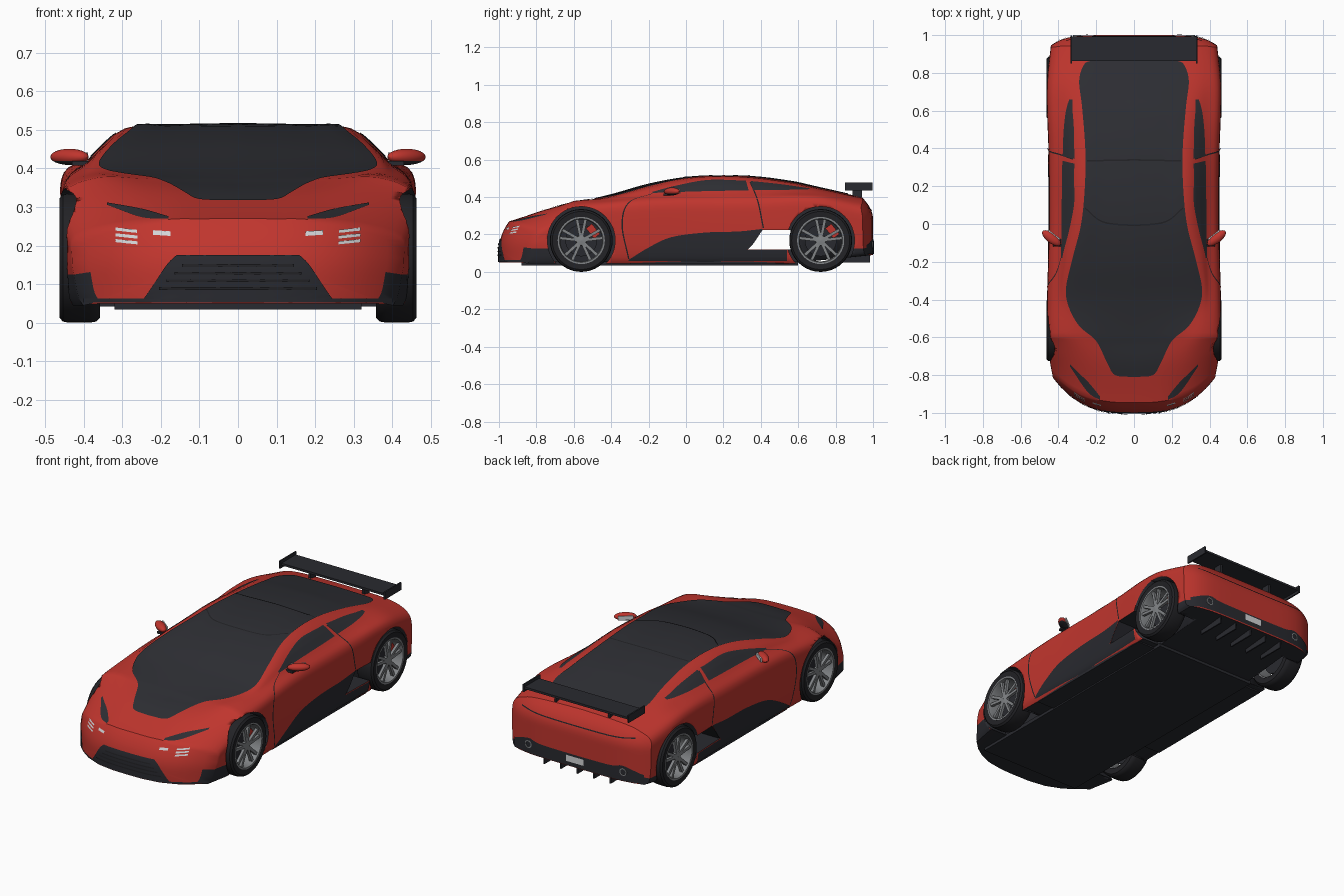
import bpy, bmesh, math
from mathutils import Vector, Matrix
from mathutils.bvhtree import BVHTree

cube = bpy.data.objects.get("Cube")
if cube:
    bpy.data.objects.remove(cube, do_unlink=True)


def material(name, *rgb):
    m = bpy.data.materials.new(name)
    m.use_nodes = True
    m.diffuse_color = (*rgb, 1)
    m.node_tree.nodes["Principled BSDF"].inputs["Base Color"].default_value = (*rgb, 1)
    return m


RED = material("red paint", .53, .036, .027)
BLACK = material("black trim", .022, .023, .029)
GLASS = material("dark glass", .027, .028, .034)
RUBBER = material("tyre rubber", .016, .016, .019)
ALLOY = material("grey alloy", .22, .23, .24)
LIGHT = material("pale lamp", .65, .66, .68)


def make(name, bm, *mats, mirror=False):
    """Turn a bmesh into a smooth object, with a mirrored twin if asked."""
    for side in (("left_", "right_") if mirror else ("",)):
        if side == "right_":
            bm.transform(Matrix.Scale(-1, 4, (1, 0, 0)))
            bmesh.ops.reverse_faces(bm, faces=bm.faces)
        mesh = bpy.data.meshes.new(side + name)
        bm.to_mesh(mesh)
        ob = bpy.data.objects.new(side + name, mesh)
        bpy.context.scene.collection.objects.link(ob)
        for m in mats:
            mesh.materials.append(m)
        bpy.ops.object.select_all(action='DESELECT')
        ob.select_set(True)
        bpy.context.view_layer.objects.active = ob
        bpy.ops.object.shade_smooth_by_angle(angle=math.radians(35))
    return ob


def smooth(points, n):
    """Smooth curve through the points, n steps per span."""
    p = [Vector(a) for a in points]
    p = [2 * p[0] - p[1]] + p + [2 * p[-1] - p[-2]]
    out = []
    for a, b, c, d in zip(p, p[1:], p[2:], p[3:]):
        for k in range(n):
            u = k / n
            out.append(.5 * (2 * b + (c - a) * u + (2 * a - 5 * b + 4 * c - d) * u * u
                             + (3 * b - a - 3 * c + d) * u ** 3))
    return out + [p[-2]]


def box(bm, lo, hi, turn=Matrix()):
    lo, hi = Vector(lo), Vector(hi)
    size = Matrix.Diagonal((*(hi - lo), 1))
    bmesh.ops.create_cube(bm, size=1, matrix=turn @ Matrix.Translation((lo + hi) / 2) @ size)


def lathe(bm, profile, turn=Matrix(), n=40):
    """Closed (radius, x) profile turned around the x axis."""
    rings = [[bm.verts.new(turn @ Vector((x, r * math.cos(a), r * math.sin(a)))) for r, x in profile]
             for a in (math.tau * i / n for i in range(n))]
    faces = []
    for a, b in zip(rings, rings[1:] + rings[:1]):
        for j in range(len(profile)):
            faces.append(bm.faces.new((a[j - 1], a[j], b[j], b[j - 1])))
    bmesh.ops.recalc_face_normals(bm, faces=faces)


# Body: evenly spaced sections, nose to tail
# centre height, roof edge x z, belt x z, half width, shoulder height
STATIONS = [
    (.27, .18, .268, .32, .25, .43, .22),
    (.335, .2, .337, .33, .333, .455, .3),
    (.367, .25, .374, .36, .377, .46, .34),
    (.412, .345, .402, .395, .388, .46, .355),
    (.468, .335, .453, .393, .41, .455, .37),
    (.504, .3, .492, .388, .42, .45, .375),
    (.514, .293, .504, .388, .424, .45, .375),
    (.505, .288, .492, .388, .425, .453, .38),
    (.477, .295, .464, .388, .424, .46, .39),
    (.443, .3, .435, .388, .414, .46, .38),
    (.4, .28, .392, .36, .378, .44, .34)]
FRONT_AXLE, REAR_AXLE, RADIUS = -.56, .72, .168


def section(t, values):
    zt, xr, zr, xb, zb, w, zs = values
    low = .05 + .04 * max(0, (t - .6) / .4)
    half = smooth([(0, zt), (xr * .55, zt - .3 * (zt - zr)), (xr, zr), (xb, zb), (w * .98, zs),
                   (w, zs * .75), (w - .005, .125), (w - .025, low), (w - .08, low), (0, low)], 4)
    return half + [Vector((-p.x, p.y)) for p in half[-2:0:-1]]


def nose(x, z):
    return .2 * abs(x / .44) ** 3 + .07 * max(0, (z - .12) / .17) ** 2


def tail(x, z):
    return .055 * abs(x / .44) ** 6 + .06 * max(0, (z - .28) / .12) ** 2


rows = smooth(STATIONS, 8)
loft = [(-1 + 2 * i / (len(rows) - 1), v, 1) for i, v in enumerate(rows)]
caps = [k / 10 for k in range(1, 10)]
loft = [(-1, rows[0], s) for s in caps] + loft + [(1, rows[-1], s) for s in reversed(caps)]
bm = bmesh.new()
rings = []
for t, values, s in loft:
    ring = []
    for p in section(t, values):
        x, z = p.x * s, .19 + (p.y - .19) * s
        y = t + nose(x, z) * max(0, (-.6 - t) / .4) - tail(x, z) * max(0, (t - .6) / .4)
        ring.append(bm.verts.new((x, y, z)))
    rings.append(ring)
for a, b in zip(rings, rings[1:]):
    for j in range(len(a)):
        bm.faces.new((a[j - 1], a[j], b[j], b[j - 1]))
bm.faces.new(rings[0])
bm.faces.new(rings[-1])
bmesh.ops.recalc_face_normals(bm, faces=bm.faces)
for f in bm.faces:
    c = f.calc_center_median()
    corner = abs(c.x) > .36 and c.z < .125 and (c.y < -.7 or c.y > .86)
    f.material_index = int(f.normal.z < -.6 or corner)
skin = BVHTree.FromBMesh(bm)
body = make("body_shell", bm, RED, BLACK)

# Wheel wells and the side air passage are cut out of the shell
cutters = []
for side in (-1, 1):
    for y in (FRONT_AXLE, REAR_AXLE):
        bm = bmesh.new()
        bmesh.ops.create_cone(bm, cap_ends=True, segments=48, radius1=.181, radius2=.181, depth=.3,
                              matrix=Matrix.Translation((side * .46, y, RADIUS))
                              @ Matrix.Rotation(math.pi / 2, 4, 'Y'))
        cutters.append(make("well_cutter", bm, BLACK))
bm = bmesh.new()
ends = [[bm.verts.new((x, y, z)) for y, z in ((.41, .225), (.56, .225), (.56, .12), (.33, .12))]
        for x in (-.6, .6)]
for e in ends:
    bm.faces.new(e)
for j in range(4):
    bm.faces.new((ends[0][j - 1], ends[0][j], ends[1][j], ends[1][j - 1]))
bmesh.ops.recalc_face_normals(bm, faces=bm.faces)
cutters.append(make("passage_cutter", bm, BLACK))
for c in cutters:
    c.hide_render = True
    mod = body.modifiers.new("cut", 'BOOLEAN')
    mod.operation, mod.solver, mod.object = 'DIFFERENCE', 'EXACT', c
    mod.material_mode = 'TRANSFER'
    bpy.context.view_layer.objects.active = body
    bpy.ops.object.modifier_apply(modifier=mod.name)
    bpy.data.objects.remove(c, do_unlink=True)

# Thin panels draped on the shell between two edge curves
AIM = {"top": (lambda a, b: (a, b, 3), (0, 0, -1)), "front": (lambda a, b: (a, -3, b), (0, 1, 0)),
       "rear": (lambda a, b: (a, 3, b), (0, -1, 0)), "side": (lambda a, b: (3, a, b), (-1, 0, 0))}


def panel(name, view, mat, edge, other=None, mirror=False, lift=.004, across=16, steps=6):
    place, ray = AIM[view]
    ray = Vector(ray)
    other = other or [(-a, b) for a, b in edge]
    bm = bmesh.new()
    grid = []
    for p, q in zip(smooth(edge, steps), smooth(other, steps)):
        line = []
        for k in range(across + 1):
            start = Vector(place(*p.lerp(q, k / across)))
            hit = skin.ray_cast(start, ray)[0] or skin.find_nearest(start)[0]
            line.append(bm.verts.new(hit - ray * lift))
        grid.append(line)
    for a, b in zip(grid, grid[1:]):
        for k in range(across):
            f = bm.faces.new((a[k], a[k + 1], b[k + 1], b[k]))
            f.normal_update()
            if f.normal.dot(ray) > 0:
                f.normal_flip()
    make(name, bm, mat, mirror=mirror)


def strip(name, view, mat, path, width, **kw):
    a, b = width
    panel(name, view, mat, path, [(x + a, y + b) for x, y in path], across=2, **kw)


panel("windscreen_roof_and_rear_glass", "top", GLASS,
      [(.01, -.81), (.1, -.8), (.14, -.74), (.2, -.62), (.29, -.54), (.345, -.44), (.36, -.34), (.325, -.18),
       (.28, 0), (.26, .2), (.258, .4), (.275, .62), (.29, .76), (.26, .85), (.2, .865)], across=24)
strip("roof_seam", "top", RUBBER, [(-.25, .33), (0, .335), (.25, .33)], (0, .008), lift=.007)
strip("windscreen_top_seam", "top", RUBBER, [(-.26, .08), (-.14, .0), (.14, .0), (.26, .08)], (0, .008), lift=.007)
panel("front_side_window", "side", GLASS, [(-.18, .428), (-.05, .462), (.12, .492), (.32, .488)],
      [(-.18, .422), (-.05, .427), (.12, .432), (.335, .436)], mirror=True)
panel("rear_side_window", "side", GLASS, [(.345, .486), (.5, .47), (.66, .447)],
      [(.36, .437), (.5, .438), (.66, .442)], mirror=True)
panel("side_skirt", "side", BLACK, [(-.31, .062), (-.2, .13), (-.08, .185), (.1, .21), (.28, .216), (.41, .23)],
      [(-.3, .058), (-.2, .058), (-.08, .058), (.2, .058), (.33, .12), (.41, .225)], mirror=True)
panel("lower_sill", "side", BLACK, [(.2, .118), (.54, .118)], [(.2, .058), (.54, .058)], mirror=True)
strip("door_front_gap", "side", RUBBER, [(-.18, .42), (-.31, .37), (-.345, .25), (-.31, .07)], (.007, 0),
      mirror=True, lift=.002)
strip("door_rear_gap", "side", RUBBER, [(.34, .48), (.38, .38), (.41, .235)], (.007, 0), mirror=True, lift=.002)

# Nose: grille, slats, headlamps
panel("grille", "front", BLACK, [(.16, .175), (.185, .15), (.225, .09), (.25, .055)])
for z in (.085, .105, .125, .145):
    strip("grille_slat", "front", RUBBER, [(z - .29, z), (.29 - z, z)], (0, .007), lift=.008)
strip("chin_edge", "front", BLACK, [(-.4, .053), (0, .053), (.4, .053)], (0, .01))
panel("headlamp_slit", "front", GLASS, [(.18, .276), (.25, .296), (.34, .312)],
      [(.18, .27), (.25, .274), (.34, .306)], mirror=True)
for z in (.207, .222, .237):
    strip("lamp_bar", "front", LIGHT, [(.25 + z * .05, z - .004), (.318, z + .002)], (0, .008), mirror=True)
strip("inner_lamp", "front", LIGHT, [(.175, .225), (.22, .228)], (0, .012), mirror=True)

# Tail: lower band, number plate, fins, exhausts
panel("rear_lower_band", "rear", BLACK, [(-.41, .145), (-.3, .18), (-.2, .165), (.2, .165), (.3, .18), (.41, .145)],
      [(-.41, .095), (-.3, .095), (-.2, .095), (.2, .095), (.3, .095), (.41, .095)])
strip("number_plate", "rear", LIGHT, [(-.055, .118), (.055, .118)], (0, .035), lift=.008)
strip("tail_gap", "rear", RUBBER, [(-.36, .34), (-.2, .325), (.2, .325), (.36, .34)], (0, .006))
bm = bmesh.new()
for k in range(-2, 3):
    box(bm, (k * .105 - .004, .82, .05), (k * .105 + .004, .985, .125))
make("diffuser_fins", bm, BLACK)
bm = bmesh.new()
lathe(bm, [(.022, .93), (.022, 1), (.016, 1), (.016, .93)],
      Matrix.Translation((.3, 0, .145)) @ Matrix.Rotation(math.pi / 2, 4, 'Z'), 20)
make("exhaust", bm, ALLOY, mirror=True)

# Floor
bm = bmesh.new()
box(bm, (-.32, -.88, .034), (.32, .6, .055))
box(bm, (-.43, -.3, .042), (.43, .55, .056))
make("underfloor", bm, BLACK)

# Wing with end plates and posts
bm = bmesh.new()
box(bm, (-.33, .862, .45), (.33, .992, .462), )
for s in (-1, 1):
    box(bm, (s * .332 - .004, .85, .435), (s * .332 + .004, .998, .478))
    box(bm, (s * .17 - .006, .89, .38), (s * .17 + .006, .94, .455))
make("rear_wing", bm, BLACK)

# Door mirrors
bm = bmesh.new()
turn = Matrix.Translation((.437, -.075, .43)) @ Matrix.Rotation(math.radians(38), 4, 'Z')
bmesh.ops.create_uvsphere(bm, u_segments=24, v_segments=12, radius=1,
                          matrix=turn @ Matrix.Diagonal((.06, .026, .021, 1)))
for f in bm.faces:
    f.material_index = int(f.calc_center_median().z < .422)
make("mirror_housing", bm, RED, BLACK, mirror=True)
bm = bmesh.new()
box(bm, (-.04, .019, -.011), (.04, .026, .012), turn)
make("mirror_glass", bm, LIGHT, mirror=True)
bm = bmesh.new()
box(bm, (.375, -.12, .408), (.43, -.08, .42))
make("mirror_stalk", bm, BLACK, mirror=True)

# Wheels
for end, y in (("front", FRONT_AXLE), ("rear", REAR_AXLE)):
    hub = Matrix.Translation((0, y, RADIUS))
    bm = bmesh.new()
    lathe(bm, [(.122, .36), (.155, .358), (.165, .368), (RADIUS, .385), (RADIUS, .438),
               (.165, .454), (.155, .463), (.122, .46)], hub)
    make(end + "_tyre", bm, RUBBER, mirror=True)
    bm = bmesh.new()
    lathe(bm, [(.126, .365), (.126, .461), (.117, .461), (.112, .445), (.115, .365)], hub)
    lathe(bm, [(.001, .435), (.03, .435), (.026, .452), (.001, .455)], hub, 20)
    for k in range(5):
        for lean in (-.2, .2):
            spin = Matrix.Rotation(k * math.tau / 5 + lean, 4, 'X')
            box(bm, (.436, -.008, .015), (.452, .008, .119), hub @ spin)
    make(end + "_rim", bm, ALLOY, mirror=True)
    bm = bmesh.new()
    lathe(bm, [(.001, .395), (.085, .395), (.085, .405), (.001, .405)], hub)
    make(end + "_brake_disc", bm, BLACK, mirror=True)
    bm = bmesh.new()
    box(bm, (.385, -.035, .06), (.42, .035, .1), hub @ Matrix.Rotation(-.9, 4, 'X'))
    make(end + "_brake_caliper", bm, RED, mirror=True)
